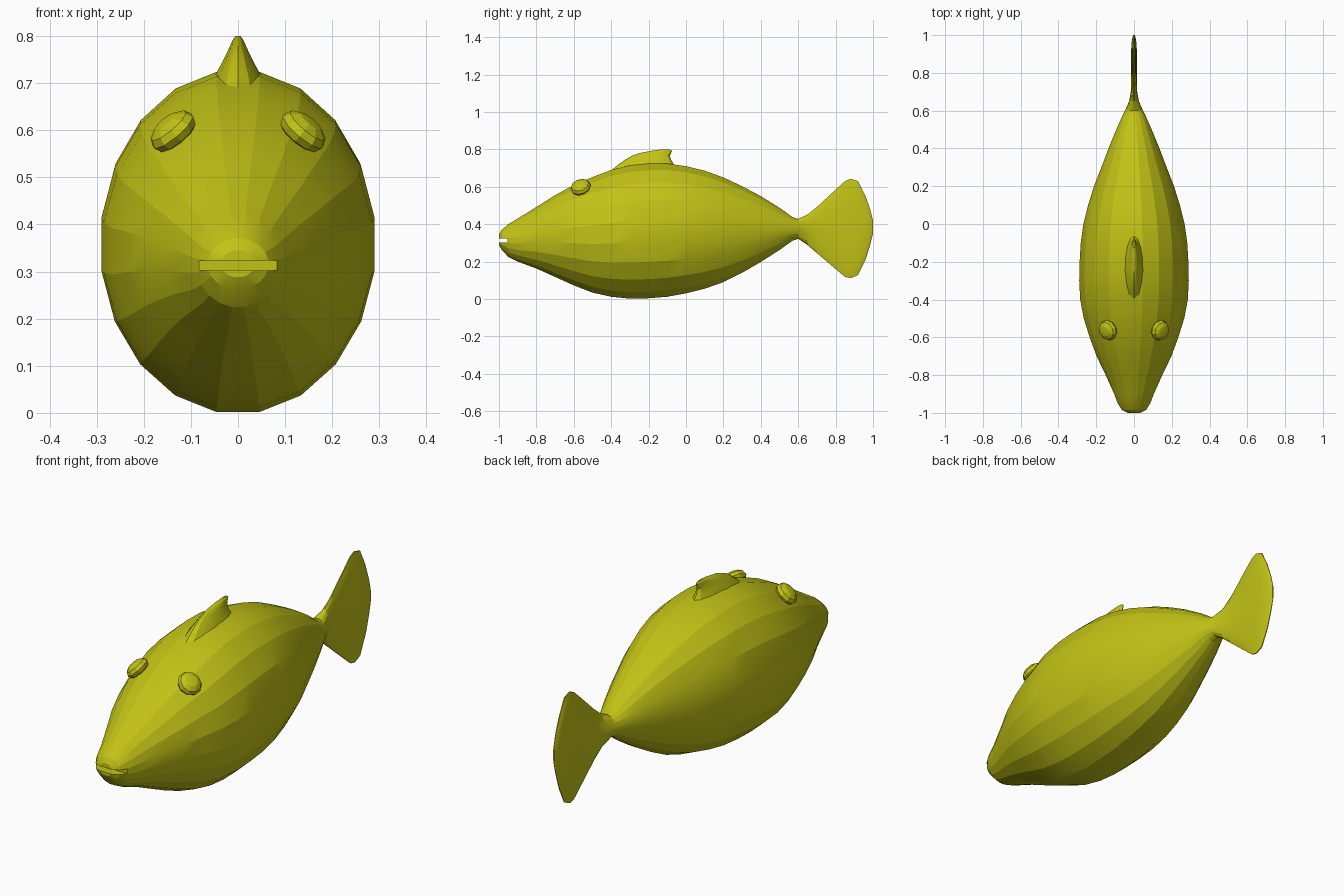
import bpy, bmesh, math
from mathutils import Vector

if "Cube" in bpy.data.objects:
    bpy.data.objects.remove(bpy.data.objects["Cube"])

skin = bpy.data.materials.new("olive_yellow")
skin.diffuse_color = (0.54, 0.54, 0.008, 1)
skin.use_nodes = True
skin.node_tree.nodes["Principled BSDF"].inputs["Base Color"].default_value = skin.diffuse_color


def finish(bm, name):
    """Turn a bmesh into a named object with the skin colour."""
    bmesh.ops.recalc_face_normals(bm, faces=bm.faces)
    mesh = bpy.data.meshes.new(name)
    bm.to_mesh(mesh)
    bm.free()
    mesh.materials.append(skin)
    obj = bpy.data.objects.new(name, mesh)
    bpy.context.collection.objects.link(obj)
    return obj


def loft(name, rings):
    """Bridge equal-length rings of points and cap both ends."""
    bm = bmesh.new()
    loops = [[bm.verts.new(p) for p in ring] for ring in rings]
    n = len(loops[0])
    for a, b in zip(loops, loops[1:]):
        for i in range(n):
            j = (i + 1) % n
            bm.faces.new((a[i], a[j], b[j], b[i]))
    bm.faces.new(loops[0])
    bm.faces.new(loops[-1])
    return finish(bm, name)


# Body and tail stations: y, top, bottom, half width
stations = [
    (-1.0, .345, .288, .035), (-.985, .37, .262, .064), (-.95, .40, .225, .086),
    (-.9, .43, .20, .105), (-.8, .492, .163, .15), (-.7, .555, .118, .198),
    (-.6, .61, .073, .235), (-.5, .652, .034, .266), (-.4, .69, .012, .285),
    (-.3, .714, .002, .29), (-.2, .724, .004, .288), (-.1, .724, .012, .282),
    (0, .71, .03, .268), (.1, .686, .055, .243), (.2, .65, .09, .212),
    (.3, .603, .14, .173), (.4, .55, .198, .135), (.5, .488, .262, .094),
    (.57, .438, .312, .063), (.60, .428, .322, .048), (.65, .452, .288, .026),
    (.7, .492, .245, .017), (.8, .585, .16, .015), (.85, .63, .118, .015),
    (.88, .643, .111, .015), (.92, .63, .128, .015), (.96, .55, .21, .013),
    (.985, .48, .29, .009), (1.0, .42, .35, .004)]
SIDES = 20
fit = 1 / math.cos(math.pi / SIDES)


def body_ring(y, top, bottom, half):
    ring = []
    for i in range(SIDES):
        a = 2 * math.pi * (i + .5) / SIDES
        ring.append((half * fit * math.cos(a), y,
                     (top + bottom) / 2 + (top - bottom) / 2 * fit * math.sin(a)))
    return ring


body = loft("body_and_tail", [body_ring(*s) for s in stations])

# Mouth slit cut into the snout
bm = bmesh.new()
bmesh.ops.create_cube(bm, size=1)
for v in bm.verts:
    v.co = Vector((v.co.x * .4, -1.0 + v.co.y * .09, .313 + v.co.z * .022))
cutter = finish(bm, "mouth_cutter")
cutter.hide_render = True
cut = body.modifiers.new("mouth", 'BOOLEAN')
cut.operation = 'DIFFERENCE'
cut.solver = 'EXACT'
cut.object = cutter
bpy.context.view_layer.objects.active = body
bpy.ops.object.modifier_apply(modifier=cut.name)
bpy.data.objects.remove(cutter)

# Back fin: z, front y, rear y, half width
levels = [(.68, -.41, -.03, .065), (.72, -.36, -.065, .048), (.745, -.325, -.08, .034),
          (.765, -.29, -.086, .024), (.78, -.25, -.08, .017),
          (.793, -.18, -.075, .011), (.80, -.13, -.088, .005)]


def fin_ring(z, front, rear, half):
    return [(half * math.sin(a), (front + rear) / 2 + (rear - front) / 2 * math.cos(a), z)
            for a in (2 * math.pi * i / 14 for i in range(14))]


loft("back_fin", [fin_ring(*l) for l in levels])

# Eyes: flattened faceted balls facing up and outward
for side, label in ((-1, "left"), (1, "right")):
    bm = bmesh.new()
    bmesh.ops.create_uvsphere(bm, u_segments=10, v_segments=6, radius=1)
    turn = Vector((side * .62, -.25, .74)).to_track_quat('Z', 'Y')
    for v in bm.verts:
        local = Vector((v.co.x * .056, v.co.y * .056, v.co.z * .032))
        v.co = turn @ local + Vector((side * .138, -.563, .598))
    finish(bm, label + "_eye")

# Soft shading over the shallow facets, crisp lips and fin edges
for obj in list(bpy.context.scene.objects):
    bpy.ops.object.select_all(action='DESELECT')
    obj.select_set(True)
    bpy.context.view_layer.objects.active = obj
    bpy.ops.object.shade_smooth_by_angle(angle=math.radians(15))
